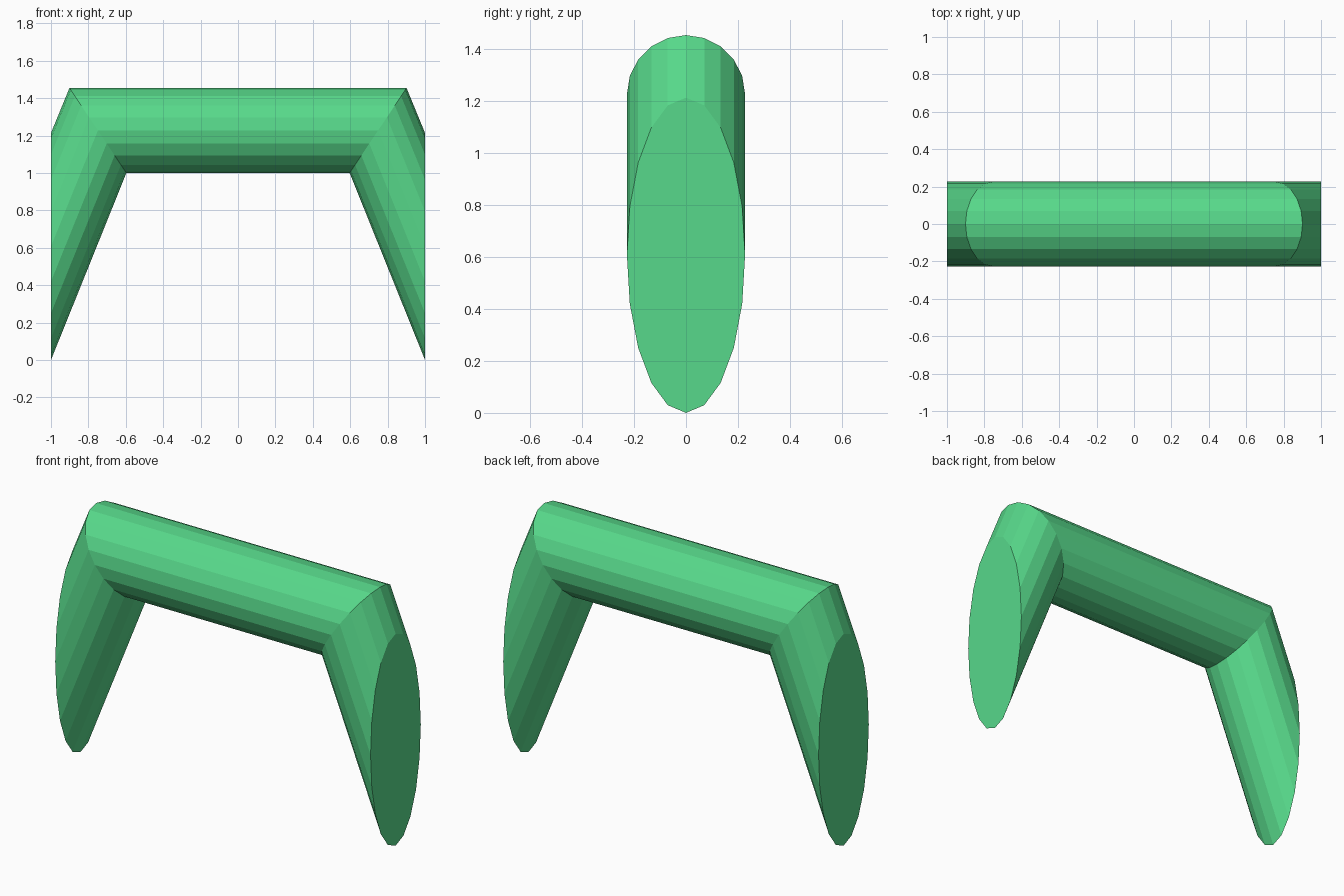
import bpy, bmesh, math

if "Cube" in bpy.data.objects:
    bpy.data.objects.remove(bpy.data.objects["Cube"])

SIDES = 20
RADIUS = 0.2275

green = bpy.data.materials.new("green")
green.diffuse_color = (0.096, 0.69, 0.256, 1.0)
green.use_nodes = True
green.node_tree.nodes["Principled BSDF"].inputs["Base Color"].default_value = green.diffuse_color


def ring(bm, x_mid, x_amp, z_mid, z_amp):
    """Sheared circle of the tube, cut by a slanted or upright plane."""
    verts = []
    for i in range(SIDES):
        a = 2 * math.pi * i / SIDES
        verts.append(bm.verts.new((x_mid + x_amp * math.cos(a),
                                   RADIUS * math.sin(a),
                                   z_mid + z_amp * math.cos(a))))
    return verts


bm = bmesh.new()
# Left foot cut, left mitre, right mitre, right foot cut
rings = [ring(bm, -1.0, 0.0, 0.607, 0.607),
         ring(bm, -0.749, -0.152, 1.2275, RADIUS),
         ring(bm, 0.749, 0.152, 1.2275, RADIUS),
         ring(bm, 1.0, 0.0, 0.607, 0.607)]

# Tube walls: splayed leg, crossbar, splayed leg
for r0, r1 in zip(rings, rings[1:]):
    for i in range(SIDES):
        j = (i + 1) % SIDES
        bm.faces.new((r0[i], r0[j], r1[j], r1[i]))

# Flat upright end caps
bm.faces.new(rings[0])
bm.faces.new(rings[-1])
bmesh.ops.recalc_face_normals(bm, faces=bm.faces)

mesh = bpy.data.meshes.new("bent_tube_handle")
bm.to_mesh(mesh)
bm.free()
mesh.materials.append(green)
handle = bpy.data.objects.new("bent_tube_handle", mesh)
bpy.context.collection.objects.link(handle)
